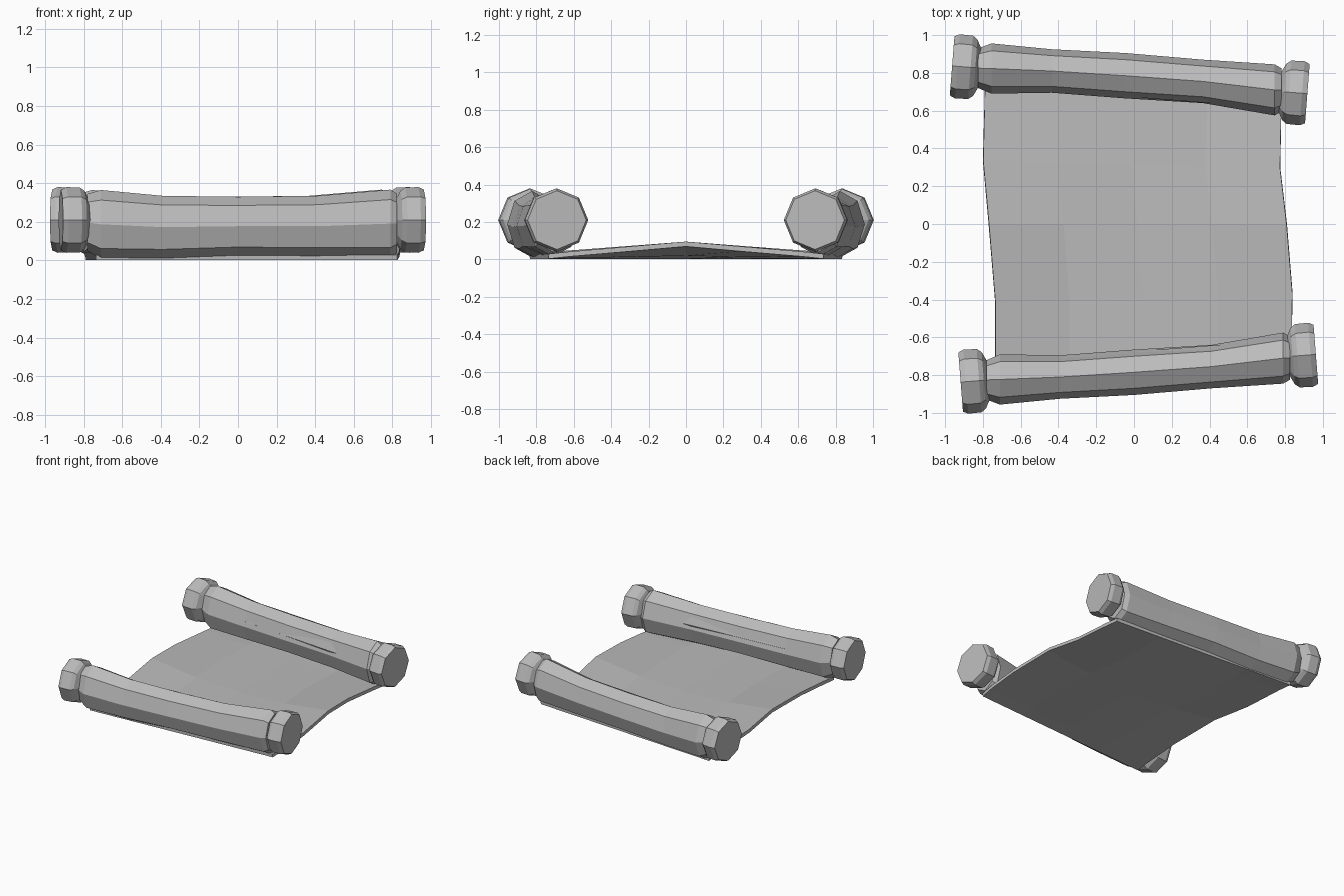
import bpy, bmesh
from math import sin, cos, pi, sqrt
from mathutils import Vector

cube = bpy.data.objects.get("Cube")
if cube:
    bpy.data.objects.remove(cube, do_unlink=True)

grey = bpy.data.materials.new("plain_grey")
grey.use_nodes = True
GREY = (0.5, 0.5, 0.5, 1)
grey.diffuse_color = GREY
grey.node_tree.nodes["Principled BSDF"].inputs["Base Color"].default_value = GREY


def finish(name, bm):
    bmesh.ops.recalc_face_normals(bm, faces=bm.faces)
    mesh = bpy.data.meshes.new(name)
    bm.to_mesh(mesh)
    bm.free()
    mesh.materials.append(grey)
    ob = bpy.data.objects.new(name, mesh)
    bpy.context.collection.objects.link(ob)
    return ob


def loft(name, stations, sides=8):
    """Closed tube through (centre, across vector, up vector) stations."""
    bm = bmesh.new()
    rings = []
    for centre, across, up in stations:
        rings.append([bm.verts.new(centre + across * cos(2 * pi * i / sides)
                                   + up * sin(2 * pi * i / sides)) for i in range(sides)])
    for a, b in zip(rings, rings[1:]):
        for i in range(sides):
            j = (i + 1) % sides
            bm.faces.new((a[i], a[j], b[j], b[i]))
    bm.faces.new(rings[0])
    bm.faces.new(rings[-1])
    return finish(name, bm)


# Rolled paper: x, centre y, half depth, bottom z, top z
ROLL = [(-0.78, -0.825, 0.105, 0.05, 0.345),
        (-0.71, -0.823, 0.133, 0.01, 0.365),
        (-0.39, -0.81, 0.115, 0.01, 0.335),
        (0.0, -0.785, 0.12, 0.025, 0.33),
        (0.41, -0.755, 0.115, 0.02, 0.335),
        (0.79, -0.71, 0.135, 0.015, 0.367),
        (0.825, -0.71, 0.115, 0.04, 0.345)]
# Knob: distance outward along the rod, radius
KNOB = [(-0.12, 0.09), (-0.085, 0.1), (-0.06, 0.15), (-0.035, 0.168),
        (0.035, 0.17), (0.063, 0.157)]

for label, side, shift in (("front", 1, 0.0), ("back", -1, -0.045)):
    loft(label + "_roll", [(Vector((x + shift, side * y, (lo + hi) / 2)),
                            Vector((0, d, 0)), Vector((0, 0, (hi - lo) / 2)))
                           for x, y, d, lo, hi in ROLL])
    # Rod and end knobs follow the slant of the roll
    left = Vector((-0.855 + shift, side * -0.832, 0.21))
    right = Vector((0.9 + shift, side * -0.695, 0.21))
    axis = (right - left).normalized()
    across = Vector((-axis.y, axis.x, 0))
    up = Vector((0, 0, 1))
    loft(label + "_rod", [(p, across * 0.09, up * 0.09) for p in (left, right)])
    for end, centre, out in (("right", left, -axis), ("left", right, axis)):
        loft(f"{label}_{end}_knob", [(centre + out * t, across * r, up * r) for t, r in KNOB])

# Open sheet, with arched side edges: y fraction, left x, right x, edge lift
ROWS = [(-1, -0.735, 0.825, 0.0), (-0.85, -0.735, 0.835, 0.012),
        (-0.5, -0.735, 0.84, 0.034), (0, -0.77, 0.81, 0.066),
        (0.4, -0.80, 0.775, 0.04), (0.85, -0.79, 0.78, 0.012), (1, -0.79, 0.78, 0.0)]
THICK = 0.026
bm = bmesh.new()
grid = []
for f, x0, x1, lift in ROWS:
    row = []
    for u in (0, 0.25, 0.5, 0.75, 1):
        x = x0 + (x1 - x0) * u
        reach = 0.785 - 0.05 * (2 * u - 1)
        z = 0.003 + lift * (2 * u - 1) ** 2
        row.append(bm.verts.new((x, f * reach, z)))
    grid.append(row)
for a, b in zip(grid, grid[1:]):
    for i in range(4):
        bm.faces.new((a[i], a[i + 1], b[i + 1], b[i]))
sheet = finish("open_sheet", bm)
if sheet.data.polygons[0].normal.z < 0:
    sheet.data.flip_normals()
solid = sheet.modifiers.new("thickness", "SOLIDIFY")
solid.thickness = THICK
solid.offset = 1
